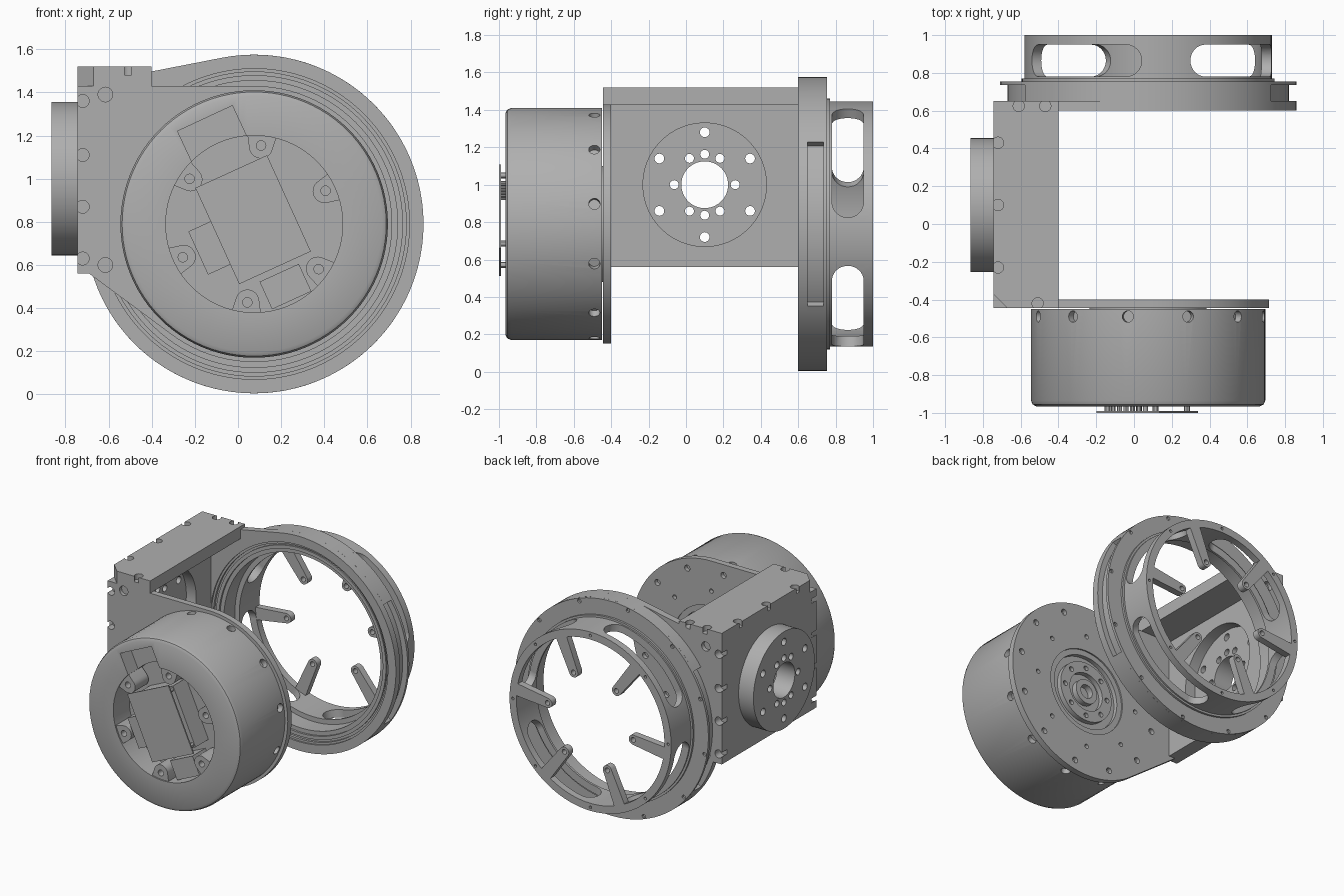
import bpy, bmesh, math
from math import sin, cos, radians
from mathutils import Matrix, Vector
from mathutils.geometry import convex_hull_2d

cube = bpy.data.objects.get("Cube")
if cube:
    bpy.data.objects.remove(cube, do_unlink=True)

grey = bpy.data.materials.new("machined_grey")
grey.use_nodes = True
grey.diffuse_color = (0.43, 0.43, 0.43, 1)
grey.node_tree.nodes["Principled BSDF"].inputs["Base Color"].default_value = (0.43, 0.43, 0.43, 1)

CX, CZ = 0.075, 0.79   # shared axis of motor and ring
parts = []


def finish(name, bm, keep=True):
    bmesh.ops.remove_doubles(bm, verts=bm.verts, dist=1e-5)
    bmesh.ops.recalc_face_normals(bm, faces=bm.faces)
    mesh = bpy.data.meshes.new(name)
    bm.to_mesh(mesh)
    bm.free()
    mesh.materials.append(grey)
    ob = bpy.data.objects.new(name, mesh)
    bpy.context.collection.objects.link(ob)
    if keep:
        parts.append(ob)
    return ob


def prism(name, pts, a, b, axis="Y", keep=True):
    """Extrude a 2D outline from a to b along an axis."""
    place = {"X": lambda u, v, t: (t, u, v), "Y": lambda u, v, t: (u, t, v),
             "Z": lambda u, v, t: (u, v, t)}[axis]
    bm = bmesh.new()
    face = bm.faces.new([bm.verts.new(place(u, v, a)) for u, v in pts])
    new = bmesh.ops.extrude_face_region(bm, geom=[face])["geom"]
    shift = Vector(place(0, 0, b - a))
    bmesh.ops.translate(bm, vec=shift, verts=[g for g in new if isinstance(g, bmesh.types.BMVert)])
    return finish(name, bm, keep)


def revolve(name, profile, n=96):
    """Spin a closed (radius, y) profile around the shared axis."""
    bm = bmesh.new()
    vs = [bm.verts.new((CX + r, y, CZ)) for r, y in profile]
    es = [bm.edges.new((vs[i - 1], vs[i])) for i in range(len(vs))]
    bmesh.ops.spin(bm, geom=vs + es, cent=(CX, 0, CZ), axis=(0, 1, 0),
                   angle=2 * math.pi, steps=n, use_merge=True)
    bmesh.ops.dissolve_degenerate(bm, edges=bm.edges, dist=1e-5)
    return finish(name, bm)


def polar(r, deg, c=(CX, CZ)):
    return (c[0] + r * cos(radians(deg)), c[1] + r * sin(radians(deg)))


def circle(r, c=(CX, CZ), n=96):
    return [polar(r, 360 * i / n, c) for i in range(n)]


def hull(pts):
    return [pts[i] for i in convex_hull_2d([Vector(p) for p in pts])]


def capsule(p, q, w, w2):
    return hull(circle(w, p, 24) + circle(w2, q, 24))


def sector(r0, r1, a0, a1, n=24):
    angles = [a0 + (a1 - a0) * i / n for i in range(n + 1)]
    return [polar(r1, a) for a in angles] + [polar(r0, a) for a in reversed(angles)]


def rect(c, w, h, deg=0):
    k, s = cos(radians(deg)), sin(radians(deg))
    return [(c[0] + x * k - y * s, c[1] + x * s + y * k)
            for x, y in ((-w / 2, -h / 2), (w / 2, -h / 2), (w / 2, h / 2), (-w / 2, h / 2))]


def radial_pin(r0, r1, deg, y, rad):
    """Cylinder cutter pointing outward from the shared axis."""
    d = Vector((cos(radians(deg)), 0, sin(radians(deg))))
    m = Matrix.Translation(Vector((CX, y, CZ)) + d * (r0 + r1) / 2) @ d.to_track_quat("Z", "Y").to_matrix().to_4x4()
    bm = bmesh.new()
    bmesh.ops.create_cone(bm, cap_ends=True, segments=32, radius1=rad, radius2=rad, depth=r1 - r0, matrix=m)
    return finish("cutter", bm, False)


def cut(cutter, *targets):
    for ob in targets:
        mod = ob.modifiers.new("cut", "BOOLEAN")
        mod.operation, mod.solver, mod.object = "DIFFERENCE", "EXACT", cutter
        bpy.context.view_layer.objects.active = ob
        bpy.ops.object.modifier_apply(modifier=mod.name)
    bpy.data.objects.remove(cutter, do_unlink=True)


def drill(pts, a, b, axis, *targets):
    cut(prism("cutter", pts, a, b, axis, False), *targets)


# Motor housing with front cavity and radial screw holes
body = revolve("motor_housing", [(0, -.965), (.593, -.965), (.612, -.955), (.62, -.935), (.62, -.45), (0, -.45)])
drill(circle(.41), -1.1, -.78, "Y", body)
drill(rect(polar(.44, 115), .28, .2, 25), -1.1, -.85, "Y", body)
for i in range(12):
    cut(radial_pin(.58, .7, 10 + 30 * i, -.49, .03), body)

# Motor mounting plate, tangent to the bracket
plate = prism("motor_plate", hull(circle(.64) + [(-.69, .56), (-.69, 1.43)]), -.445, -.40)
drill(circle(.31), -.6, -.3, "Y", plate)
for i in range(12):
    drill(circle(.022, polar(.57, 10 + 30 * i), 16), -.43, -.3, "Y", plate)
for i in range(8):
    drill(circle(.016, polar(.42, 45 * i), 16), -.43, -.3, "Y", plate)
hub = revolve("output_hub", [(0, -.45), (.31, -.45), (.31, -.41), (.27, -.41), (.27, -.44), (.22, -.44),
                             (.22, -.405), (.14, -.405), (.14, -.44), (.09, -.44), (.09, -.40),
                             (.05, -.40), (.05, -.445), (0, -.445)])
for i in range(8):
    drill(circle(.018, polar(.18, 45 * i), 16), -.43, -.3, "Y", hub)

# Cavity bosses, and the arms of the rear cage
for i in range(6):
    a = 25 + 60 * i
    boss = prism("cavity_boss", capsule(polar(.36, a), polar(.45, a), .055, .075), -.80, -.955)
    drill(circle(.022, polar(.365, a), 16), -1.1, -.85, "Y", boss)
    a = 7 + 60 * i
    arm = prism("cage_arm", capsule(polar(.35, a), polar(.59, a), .036, .045), .95, 1.0)
    drill(circle(.018, polar(.35, a), 16), .8, 1.1, "Y", arm)

# Circuit board, its support and connectors
prism("circuit_board", rect((.07, .81), .365, .49, 24.5), -1.0, -.99)
prism("board_support", rect((.07, .81), .32, .44, 24.5), -.93, -.78)
prism("side_connector", rect((-.13, .68), .12, .22, 24.5), -.95, -.78)
prism("lower_connector", rect((.22, .50), .2, .14, 24.5), -.93, -.78)
for i in range(6):
    prism("header_pin", circle(.013, (-.11 + .034 * i, .93 + .0155 * i), 12), -.99, -.92)
for u in (-.14, .14):
    for v in (-.2, .2):
        k, s = cos(radians(24.5)), sin(radians(24.5))
        prism("board_post", circle(.016, (.07 + u * k - v * s, .81 + u * s + v * k), 12), -.99, -.92)

# Side bracket: thin upright wall with a round opening, and a top slab with a cut corner
AX = (.1, 1.0)
wall = prism("bracket_wall", rect((.1025, .995), 1.095, .87), -.745, -.64, "X")
drill(circle(.33, AX), -.72, -.3, "X", wall)
slab = prism("bracket_top", rect((-.5725, .1025), .345, 1.095), 1.43, 1.52, "Z")
drill([(-.8, -.5), (-.615, -.5), (-.8, -.315)], 1.4, 1.6, "Z", slab)

# Round side flange with bolt pattern through to the opening
flange = prism("side_flange", circle(.355, AX), -.865, -.74, "X")
drill(circle(.125, AX), -.9, -.6, "X", flange, wall)
for a in (0, 60, 90, 120, 180, 240, 270, 300):
    drill(circle(.024, polar(.163, a, AX), 20), -.9, -.6, "X", flange, wall)
for i in range(6):
    drill(circle(.026, polar(.28, 30 + 60 * i, AX), 20), -.9, -.6, "X", flange, wall)

# Rear plate joining bracket and ring
rear = prism("rear_plate", hull(circle(.785) + [(-.745, 1.43)]), .6, .65)
drill(circle(.72), .5, .8, "Y", rear)

# Screw holes along the bracket edges
for z in (1.36, 1.11, .87, .63):
    drill(circle(.03, (-.72, z), 20), -.5, -.39, "Y", wall, plate)
    drill(circle(.03, (-.72, z), 20), .59, .7, "Y", wall, rear)
for z in (1.39, .6):
    drill(circle(.034, (-.615, z), 20), -.5, -.42, "Y", plate, wall)
    drill(circle(.034, (-.615, z), 20), .62, .7, "Y", rear, wall)
for p in ((-.72, .43), (-.72, .1), (-.72, -.23), (-.51, -.42), (-.61, .625), (-.47, .625)):
    drill(circle(.03, p, 20), 1.48, 1.6, "Z", slab)

# Large ring: stepped inner bore, side recesses, rear lip
ring = revolve("ring_body", [(.635, .635), (.665, .635), (.665, .62), (.69, .62), (.69, .63), (.705, .63),
                             (.705, .612), (.73, .612), (.73, .65), (.745, .65), (.745, .735), (.785, .735),
                             (.785, .755), (.67, .755), (.67, .77), (.635, .77)])
for i in range(12):
    drill(circle(.014, polar(.765, 10 + 30 * i), 12), .74, .8, "Y", ring)
for start in (34, 214):
    prism("ring_rim", sector(.735, .785, start, start + 112, 40), .65, .735)

# Rear cage: tube with four long rounded windows
cage = revolve("rear_cage", [(.6, .765), (.655, .765), (.655, 1.0), (.6, 1.0)])
for i in range(4):
    a, b = 3 + 90 * i + 7.4, 70 + 90 * i - 7.4
    drill(sector(.5, .8, a, b), .781, .949, "Y", cage)
    for end in (a, b):
        cut(radial_pin(.5, .8, end, .865, .0845), cage)
for i in range(8):
    drill(circle(.01, polar(.63, 45 * i), 12), .97, 1.1, "Y", cage)

# Smooth round walls, keep edges crisp
bpy.ops.object.select_all(action="DESELECT")
for ob in parts:
    ob.select_set(True)
bpy.context.view_layer.objects.active = parts[0]
bpy.ops.object.shade_smooth_by_angle(angle=radians(30))
